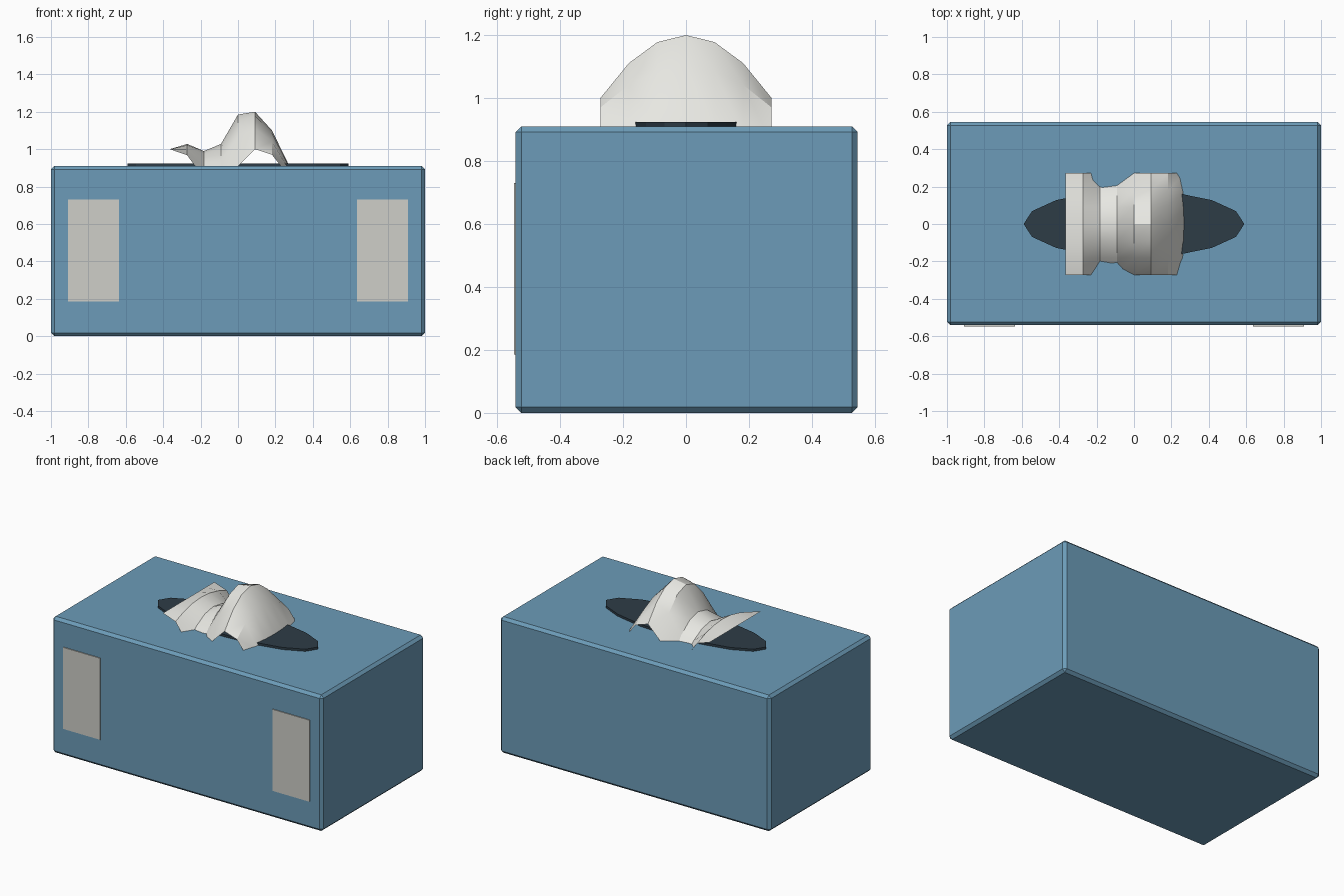
import bpy
import bmesh
import math

if "Cube" in bpy.data.objects:
    bpy.data.objects.remove(bpy.data.objects["Cube"], do_unlink=True)


def material(name, rgb):
    m = bpy.data.materials.new(name)
    m.use_nodes = True
    colour = (*rgb, 1)
    m.diffuse_color = colour
    m.node_tree.nodes["Principled BSDF"].inputs["Base Color"].default_value = colour
    return m


blue = material("box blue", (0.15, 0.33, 0.48))
dark = material("opening dark", (0.027, 0.045, 0.062))
grey = material("panel grey", (0.62, 0.62, 0.58))
white = material("paper white", (0.80, 0.80, 0.76))


def finish(name, bm, mat):
    mesh = bpy.data.meshes.new(name)
    bmesh.ops.recalc_face_normals(bm, faces=bm.faces)
    bm.to_mesh(mesh)
    bm.free()
    mesh.materials.append(mat)
    ob = bpy.data.objects.new(name, mesh)
    bpy.context.collection.objects.link(ob)
    return ob


def block(name, low, high, mat, bevel=0):
    bm = bmesh.new()
    bmesh.ops.create_cube(bm, size=1)
    for v in bm.verts:
        v.co = [(a + b) / 2 + c * (b - a) for a, b, c in zip(low, high, v.co)]
    if bevel:
        bmesh.ops.bevel(bm, geom=bm.edges[:], offset=bevel, segments=1, affect='EDGES')
    return finish(name, bm, mat)


# Box body with a narrow chamfer
TOP = 0.91
block("box_body", (-1, -0.541, 0), (1, 0.545, TOP), blue, 0.018)

# Front panels, one at each end
for side, name in ((1, "left_panel"), (-1, "right_panel")):
    x0, x1 = sorted((side * 0.637, side * 0.91))
    block(name, (x0, -0.547, 0.185), (x1, -0.54, 0.73), grey)

# Oval opening, a thin raised plate
bm = bmesh.new()
bmesh.ops.create_cone(bm, cap_ends=True, segments=16, radius1=1, radius2=1, depth=1)
for v in bm.verts:
    angle = round(math.atan2(v.co.y, v.co.x) / (math.pi / 8)) * math.pi / 8
    v.co = (0.59 * math.cos(angle), 0.18 * math.sin(angle), TOP + 0.006 + v.co.z * 0.017)
finish("oval_opening", bm, dark)

# Tissue: each column is (x, ridge height, droop at the side edges)
columns = [(-0.365, 1.0, 0.0), (-0.272, 1.028, 0.06), (-0.182, 0.99, 0.146),
           (-0.091, 1.028, 0.2), (0, 1.185, 0.275), (0.091, 1.2, 0.2),
           (0.182, 1.1, 0.13), (0.272, 0.915, 0.06), (0.3, 0.86, 0.04)]
HALF, ROWS = 0.272, 3
bm = bmesh.new()
grid = [[bm.verts.new((x, HALF * r / ROWS, z - droop * (r / ROWS) ** 2))
         for r in range(-ROWS, ROWS + 1)] for x, z, droop in columns]
for a, b in zip(grid, grid[1:]):
    for i in range(2 * ROWS):
        bm.faces.new((a[i], b[i], b[i + 1], a[i + 1]))
tissue = finish("tissue_sheet", bm, white)
if tissue.data.polygons[0].normal.z < 0:
    tissue.data.flip_normals()

bpy.ops.object.select_all(action='DESELECT')
tissue.select_set(True)
bpy.context.view_layer.objects.active = tissue
bpy.ops.object.shade_smooth_by_angle(angle=math.radians(30))
